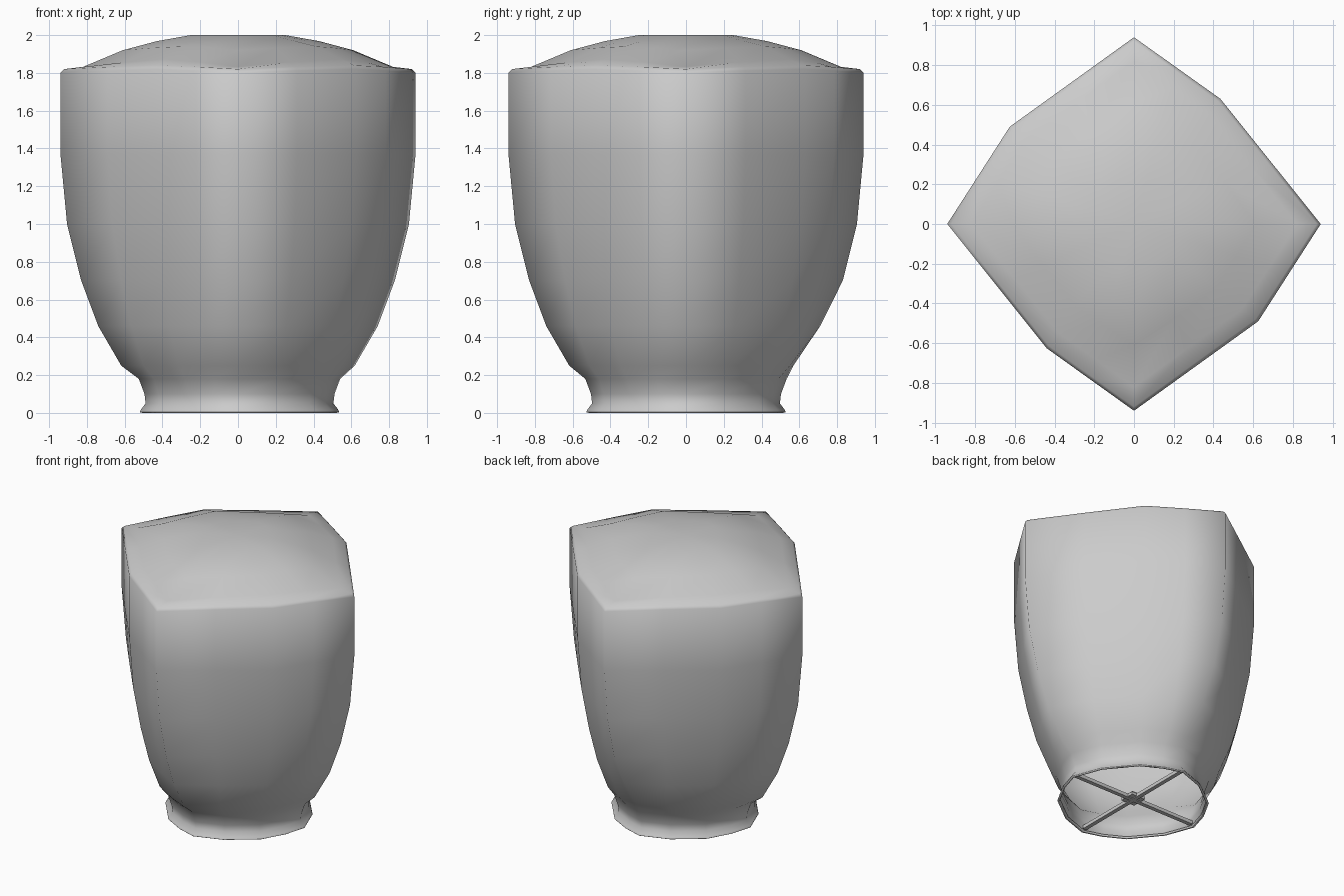
import bpy, bmesh, math

if "Cube" in bpy.data.objects:
    bpy.data.objects.remove(bpy.data.objects["Cube"])

# Pinched, slightly twisted octagon of the paper bag (seen from above)
OUT = [(.94, 0), (.435, .63), (0, .94), (-.625, .49),
       (-.94, 0), (-.44, -.625), (0, -.94), (.625, -.49)]
section = []
for i, (x, y) in enumerate(OUT):
    nx, ny = OUT[(i + 1) % 8]
    section += [(x, y), ((x + nx) / 2, (y + ny) / 2)]

# radius, height, roundness (1 = circle, 0 = pinched octagon), lift of the side middles
ROWS = [(.528, .005, .68, 0), (.522, .018, .68, 0), (.497, .05, .68, 0), (.503, .10, .68, 0),
        (.533, .18, .65, 0), (.618, .25, .42, 0), (.74, .46, .18, 0), (.83, .70, .06, 0),
        (.905, 1.0, .01, 0), (.94, 1.37, 0, 0), (.94, 1.80, 0, .02),
        (.92, 1.82, 0, .02), (.82, 1.832, 0, .04), (.61, 1.92, .1, .02),
        (.43, 1.968, .3, 0), (.25, 2.0, .5, 0)]
# Slight dent low on the back corner
DENT = {.25: .92, .46: .96}


def finish(name, bm, angle):
    bmesh.ops.recalc_face_normals(bm, faces=bm.faces)
    me = bpy.data.meshes.new(name)
    bm.to_mesh(me)
    bm.free()
    ob = bpy.data.objects.new(name, me)
    bpy.context.collection.objects.link(ob)
    bpy.ops.object.select_all(action='DESELECT')
    ob.select_set(True)
    bpy.context.view_layer.objects.active = ob
    bpy.ops.object.shade_smooth_by_angle(angle=math.radians(angle))


def add_ring(bm, r, z, rnd, lift=0):
    ring = []
    shift = .008 if z < .2 else 0
    for i, (x, y) in enumerate(section):
        k = r * ((1 - rnd) / .94 + rnd / math.hypot(x, y))
        if i == 4:
            k *= DENT.get(z, 1)
        ring.append(bm.verts.new((x * k + shift, y * k, z + lift * (0, .6, 1, .6)[i % 4])))
    return ring


def bridge(bm, a, b):
    n = len(a)
    for i in range(n):
        bm.faces.new((a[i], a[(i + 1) % n], b[(i + 1) % n], b[i]))


# Paper bag: open at the bottom, closed by a soft cap
bm = bmesh.new()
rings = [add_ring(bm, *row) for row in ROWS]
for a, b in zip(rings, rings[1:]):
    bridge(bm, a, b)
top = bm.verts.new((0, 0, 2))
for i in range(16):
    bm.faces.new((rings[-1][i], rings[-1][(i + 1) % 16], top))
finish("paper_bag", bm, 120)

# Thin hoop stiffening the opening
bm = bmesh.new()
loops = [add_ring(bm, r, z, .68) for r, z in
         [(.528, .004), (.516, .016), (.506, .012), (.512, 0)]]
for i in range(4):
    bridge(bm, loops[i], loops[(i + 1) % 4])
finish("bottom_hoop", bm, 120)


def box(name, size, z):
    bm = bmesh.new()
    bmesh.ops.create_cube(bm, size=1)
    bmesh.ops.scale(bm, vec=size, verts=bm.verts)
    bmesh.ops.translate(bm, vec=(.008, 0, z), verts=bm.verts)
    finish(name, bm, 30)


# Crossed struts with the small fuel block at their centre
box("strut_x", (1.0, .03, .025), .027)
box("strut_y", (.03, 1.0, .025), .027)
box("fuel_plate", (.11, .11, .02), .03)
box("fuel_block", (.07, .07, .04), .04)
